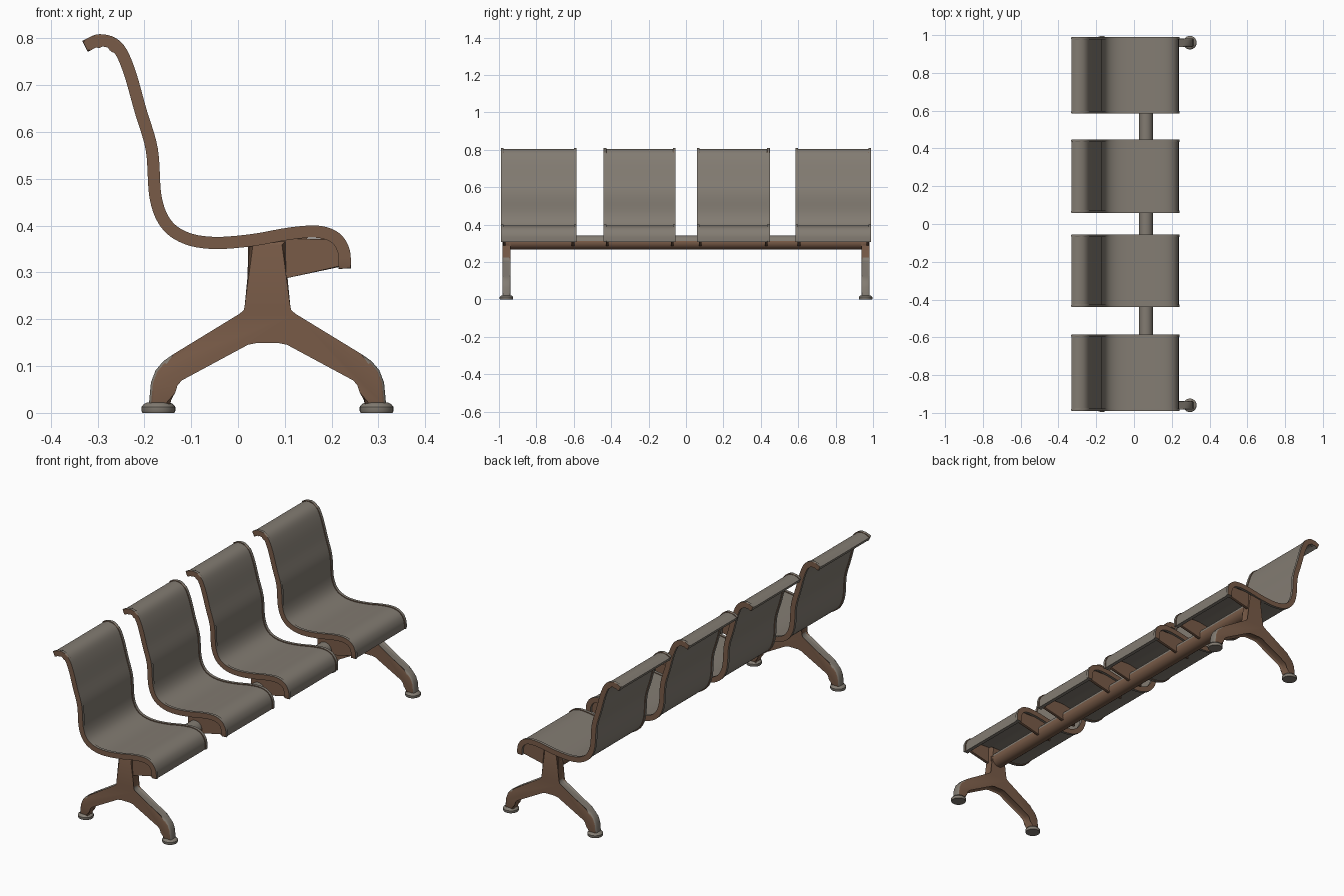
import bpy, bmesh, math
from mathutils import Vector

if "Cube" in bpy.data.objects:
    bpy.data.objects.remove(bpy.data.objects["Cube"])


def material(name, rgb):
    m = bpy.data.materials.new(name)
    m.diffuse_color = (*rgb, 1)
    m.use_nodes = True
    m.node_tree.nodes["Principled BSDF"].inputs["Base Color"].default_value = m.diffuse_color
    return m


GREY = material("warm grey", (0.225, 0.200, 0.168))
BROWN = material("brown", (0.190, 0.105, 0.064))
CX = 0.063          # x of the beam and leg centre line


def finish(bm, name, rule, angle=35):
    """Make an object; rule(normal, centre) is True where the face is brown."""
    bmesh.ops.recalc_face_normals(bm, faces=bm.faces)
    for f in bm.faces:
        f.material_index = int(rule(f.normal, f.calc_center_median()))
    me = bpy.data.meshes.new(name)
    bm.to_mesh(me)
    bm.free()
    me.materials.append(GREY)
    me.materials.append(BROWN)
    ob = bpy.data.objects.new(name, me)
    bpy.context.collection.objects.link(ob)
    bpy.ops.object.select_all(action='DESELECT')
    ob.select_set(True)
    bpy.context.view_layer.objects.active = ob
    bpy.ops.object.shade_smooth_by_angle(angle=math.radians(angle))
    return ob


def smooth(pts, n=5):
    """Catmull-Rom curve through 2D points."""
    p = [Vector(q) for q in pts]
    p = [2 * p[0] - p[1]] + p + [2 * p[-1] - p[-2]]
    out = []
    for i in range(1, len(p) - 2):
        a, b, c, d = p[i - 1:i + 3]
        for k in range(n):
            t = k / n
            out.append(0.5 * (2 * b + (c - a) * t + (2 * a - 5 * b + 4 * c - d) * t * t
                              + (3 * b - a - 3 * c + d) * t ** 3))
    return out + [p[-2]]


def extrude(bm, outline, y0, y1, bevel=0, segs=2):
    """Extrude an xz outline between two y values and round its cap edges."""
    a = [bm.verts.new((x, y0, z)) for x, z in outline]
    b = [bm.verts.new((x, y1, z)) for x, z in outline]
    n = len(a)
    caps = [bm.faces.new(a), bm.faces.new(b[::-1])]
    for i in range(n):
        bm.faces.new((a[i], b[i], b[(i + 1) % n], a[(i + 1) % n]))
    if bevel:
        bmesh.ops.bevel(bm, geom=list({e for f in caps for e in f.edges}), offset=bevel,
                        segments=segs, profile=0.5, affect='EDGES', clamp_overlap=True)


# Seat centre line: rolled top, reclined back, scooped seat, front lip
PATH = smooth([(-0.327, 0.783), (-0.295, 0.796), (-0.259, 0.783), (-0.234, 0.735),
               (-0.208, 0.645), (-0.184, 0.562), (-0.176, 0.46), (-0.153, 0.403),
               (-0.11, 0.373), (-0.05, 0.363), (0.03, 0.369), (0.11, 0.383),
               (0.17, 0.387), (0.208, 0.374), (0.226, 0.345), (0.228, 0.308)])


def ribbon(t):
    """Closed outline of the centre line thickened by t."""
    up, low = [], []
    for i, p in enumerate(PATH):
        d = (PATH[min(i + 1, len(PATH) - 1)] - PATH[max(i - 1, 0)]).normalized()
        nrm = Vector((-d.y, d.x)) * t / 2
        up.append(p + nrm)
        low.append(p - nrm)
    return up + low[::-1]


BRACKET = [(0.021, 0.36), (0.021, 0.28), (0.1, 0.287), (0.218, 0.312),
           (0.218, 0.35), (0.2, 0.372), (0.1, 0.374)]

SEATS = [(-0.99, -0.585), (-0.44, -0.055), (0.058, 0.448), (0.585, 0.99)]
for i, (y0, y1) in enumerate(SEATS, 1):
    # seat shell with a slightly thicker rim along each side
    bm = bmesh.new()
    extrude(bm, ribbon(0.018), y0 + 0.008, y1 - 0.008)
    for a in (y0, y1 - 0.014):
        extrude(bm, ribbon(0.026), a, a + 0.014, 0.003)
    finish(bm, f"seat_{i}", lambda n, c: abs(n.y) > 0.6)
    # two bracket plates joining the seat to the beam
    bm = bmesh.new()
    for a in (y0 + 0.012, y1 - 0.026):
        extrude(bm, BRACKET, a, a + 0.014, 0.002, 1)
    finish(bm, f"seat_brackets_{i}", lambda n, c: True)


def cylinder_y(bm, r, y0, y1, z):
    ring = [(CX + r * math.cos(k * math.tau / 32), z + r * math.sin(k * math.tau / 32))
            for k in range(32)]
    extrude(bm, ring, y0, y1)


# Beam under all seats, with wider end collars
bm = bmesh.new()
cylinder_y(bm, 0.037, -0.97, 0.97, 0.305)
finish(bm, "beam", lambda n, c: n.z < 0.25)
bm = bmesh.new()
for s in (-1, 1):
    cylinder_y(bm, 0.043, s * 0.945, s * 0.975, 0.303)
finish(bm, "beam_collars", lambda n, c: True)

# Leg frame: post splitting into two curved legs (half outline, mirrored)
HALF = [(0.04, 0.368), (0.04, 0.225), (0.043, 0.214), (0.055, 0.204), (0.2, 0.126),
        (0.222, 0.111), (0.239, 0.091), (0.249, 0.065), (0.254, 0.012),
        (0.208, 0.012), (0.206, 0.045), (0.2, 0.064), (0.188, 0.077),
        (0.045, 0.154), (0.025, 0.158)]
OUTLINE = [(CX + x, z) for x, z in HALF] + [(CX - x, z) for x, z in HALF[::-1]]
# Foot: turned profile of radius and height
FOOT = [(0.0, 0.0), (0.034, 0.0), (0.036, 0.004), (0.036, 0.013), (0.031, 0.019),
        (0.025, 0.022), (0.0, 0.024)]


def leg_brown(n, c):
    side = 1 if c.x > CX else -1
    return not (c.z < 0.22 and (n.z > 0.25 or n.x * side > 0.6))


for name, y in (("front", -0.96), ("back", 0.96)):
    bm = bmesh.new()
    extrude(bm, OUTLINE, y - 0.022, y + 0.022, 0.009, 3)
    finish(bm, f"{name}_leg", leg_brown)
    bm = bmesh.new()
    for s in (-1, 1):
        vs = [bm.verts.new((CX + s * 0.233 + r, y, z)) for r, z in FOOT]
        es = [bm.edges.new(p) for p in zip(vs, vs[1:])]
        bmesh.ops.spin(bm, geom=vs + es, cent=(CX + s * 0.233, y, 0), axis=(0, 0, 1),
                       angle=math.tau, steps=28, use_merge=True)
    bmesh.ops.remove_doubles(bm, verts=bm.verts, dist=1e-5)
    finish(bm, f"{name}_feet", lambda n, c: False)
